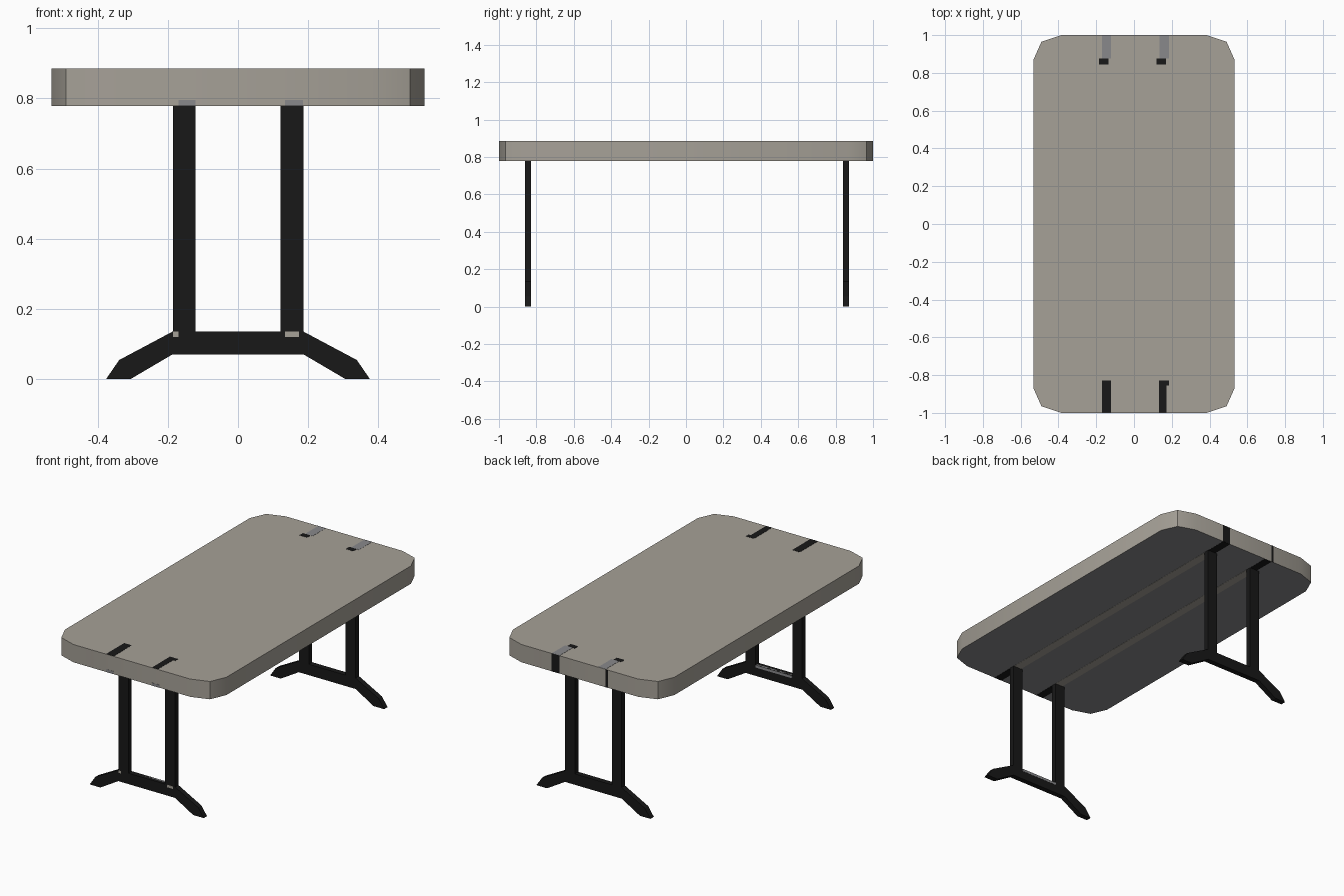
import bpy, math

if "Cube" in bpy.data.objects:
    bpy.data.objects.remove(bpy.data.objects["Cube"])


def material(name, rgb):
    m = bpy.data.materials.new(name)
    m.diffuse_color = (*rgb, 1)
    m.use_nodes = True
    m.node_tree.nodes["Principled BSDF"].inputs["Base Color"].default_value = m.diffuse_color
    return m


TAUPE = material("taupe", (0.38, 0.355, 0.31))
GREY = material("grey", (0.25, 0.25, 0.26))
BLACK = material("black", (0.009, 0.009, 0.009))


def add_mesh(name, verts, faces, *mats):
    me = bpy.data.meshes.new(name)
    me.from_pydata(verts, [], faces)
    for m in mats:
        me.materials.append(m)
    ob = bpy.data.objects.new(name, me)
    bpy.context.collection.objects.link(ob)
    return ob


def prism(name, pts, lo, hi, place, *mats):
    """Extrude a counter-clockwise profile from lo to hi; place maps (u, v, depth) to xyz."""
    n = len(pts)
    verts = [place(u, v, d) for d in (lo, hi) for u, v in pts]
    faces = [tuple(reversed(range(n))), tuple(range(n, 2 * n))]
    faces += [(i, (i + 1) % n, n + (i + 1) % n, n + i) for i in range(n)]
    return add_mesh(name, verts, faces, *mats)


def flat(u, v, d):
    return (u, v, d)


def upright(u, v, d):
    return (u, -d, v)


def box(name, x, y, z, mat):
    pts = [(x[0], y[0]), (x[1], y[0]), (x[1], y[1]), (x[0], y[1])]
    return prism(name, pts, z[0], z[1], flat, mat)


# Tabletop with faceted corners and a darker underside
BOT, TOP = 0.779, 0.885
corner = [(0.532, 0.87), (0.49, 0.965), (0.385, 1.0)]
outline = corner + [(-x, y) for x, y in reversed(corner)]
outline += [(-x, -y) for x, y in outline]
top = prism("tabletop", outline, BOT, TOP, flat, TAUPE, GREY)
top.data.polygons[0].material_index = 1
bpy.context.view_layer.objects.active = top
top.select_set(True)
bpy.ops.object.shade_smooth_by_angle(angle=math.radians(30))
top.select_set(False)

# Foot profile: crossbar with splayed, cut-off feet
half = [(0.306, 0), (0.376, 0), (0.339, 0.054), (0.187, 0.135)]
foot = [(0.187, 0.07)] + half
foot += [(-x, z) for x, z in reversed(foot)]

# Two end frames
E = 0.001
for end, y0, y1 in (("front", -0.86, -0.829), ("back", 0.84, 0.872)):
    prism(end + "_foot", foot, -y1, -y0, upright, BLACK)
    for side, x in (("left", (-0.185, -0.121)), ("right", (0.121, 0.187))):
        box(f"{end}_{side}_post", x, (y0, y1), (0.1, BOT + 0.002), BLACK)

# Flush rails set into the underside, dark at their ends
for side, x in (("left", (-0.17, -0.121)), ("right", (0.134, 0.185))):
    box(side + "_rail", x, (-0.83, 0.84), (BOT - E, 0.80), TAUPE)
    for end, y in (("front", (-0.999, -0.83)), ("back", (0.84, 0.999))):
        box(f"{end}_{side}_rail_end", x, y, (BOT - E, 0.80), BLACK)
    box(side + "_front_plate", x, (-1 - E, -0.99), (BOT, 0.796), GREY)

# Flush inlays in the top surface
for side, x, tab in (("left", (-0.17, -0.121), (-0.185, -0.135)),
                     ("right", (0.132, 0.171), (0.12, 0.17))):
    box(side + "_front_inlay", x, (-0.999, -0.829), (0.87, TOP + E), BLACK)
    box(side + "_back_tab", tab, (0.844, 0.876), (0.87, TOP + E), BLACK)
    bx = (-0.17, -0.121) if side == "left" else (0.134, 0.185)
    box(side + "_back_inlay", bx, (0.876, 0.999), (0.87, TOP + E), GREY)
box("front_right_inlay_step", (0.171, 0.185), (-0.855, -0.829), (0.87, TOP + E), BLACK)

# Flush strips on the back end face
box("back_right_end_strip", (0.134, 0.185), (0.99, 1 + E), (BOT, TOP), BLACK)
box("back_left_end_strip", (-0.185, -0.17), (0.99, 1 + E), (BOT, TOP), BLACK)

# Small joint patches on the front crossbar
box("left_joint_patch", (-0.185, -0.17), (-0.86 - E, -0.85), (0.12, 0.135), TAUPE)
box("right_joint_patch", (0.134, 0.174), (-0.86 - E, -0.85), (0.12, 0.135), TAUPE)
box("crossbar_inner_strip", (-0.121, 0.121), (-0.84, -0.829 + E), (0.12, 0.135), GREY)
